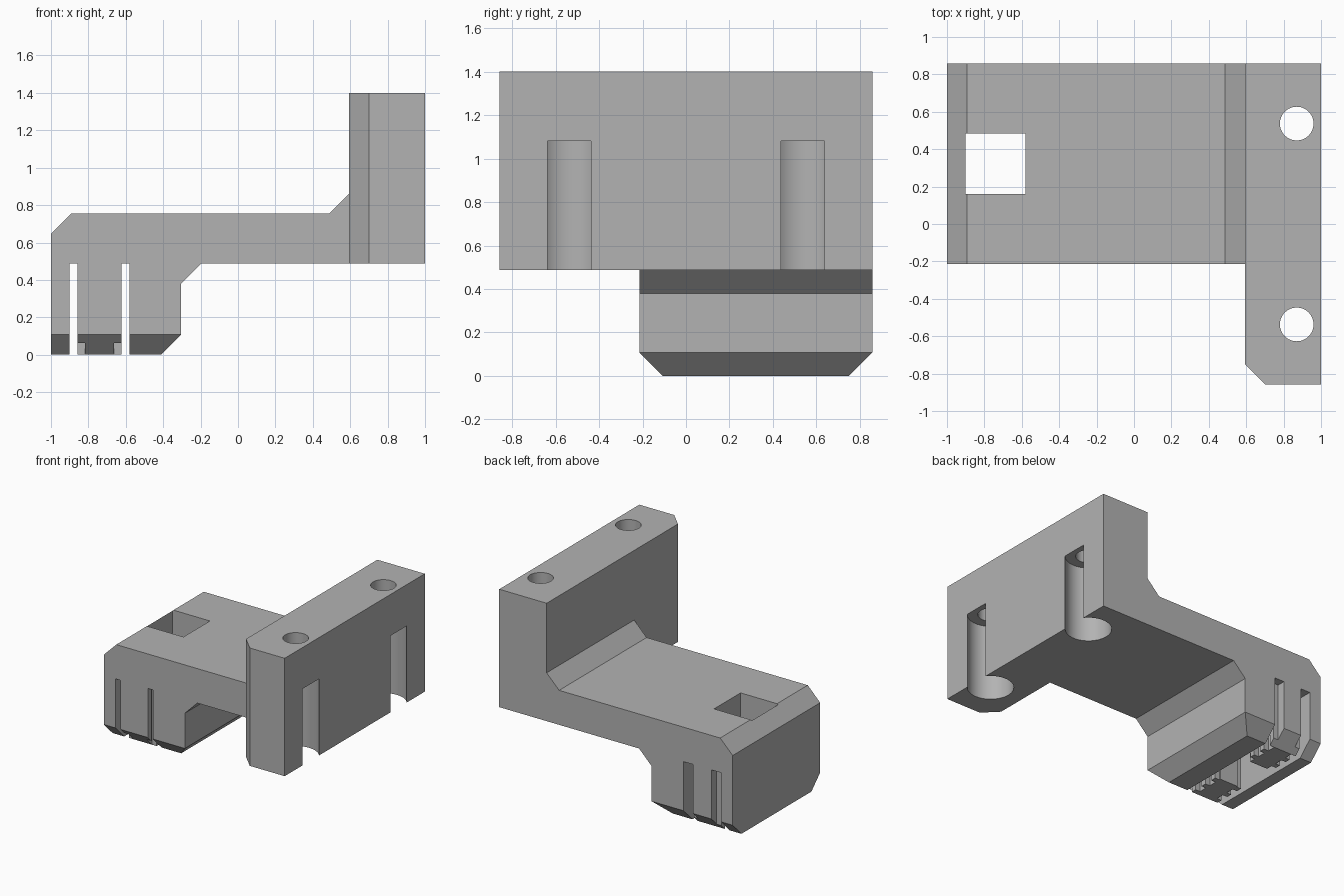
import bpy
import bmesh
from mathutils import Vector

cube = bpy.data.objects.get("Cube")
if cube:
    bpy.data.objects.remove(cube, do_unlink=True)

grey = bpy.data.materials.new("plain grey")
grey.use_nodes = True
colour = (0.45, 0.45, 0.45, 1)
grey.diffuse_color = colour
grey.node_tree.nodes["Principled BSDF"].inputs["Base Color"].default_value = colour

# Shared sizes
FRONT, BACK, SLAB_FRONT = -0.214, 0.857, -0.857
UNDER, DECK, TOP = 0.487, 0.754, 1.4
WALL = 0.594
C = 0.107  # chamfer and tooth pitch


def prism(name, profile, axis, low, high):
    """Extrude a 2D profile along x, y or z."""
    place = {"x": lambda a, b, t: (t, a, b),
             "y": lambda a, b, t: (a, t, b),
             "z": lambda a, b, t: (a, b, t)}[axis]
    bm = bmesh.new()
    face = bm.faces.new([bm.verts.new(place(a, b, low)) for a, b in profile])
    out = bmesh.ops.extrude_face_region(bm, geom=[face])
    moved = [v for v in out["geom"] if isinstance(v, bmesh.types.BMVert)]
    bmesh.ops.translate(bm, verts=moved, vec=Vector(place(0, 0, high - low)))
    bmesh.ops.recalc_face_normals(bm, faces=bm.faces)
    mesh = bpy.data.meshes.new(name)
    bm.to_mesh(mesh)
    bm.free()
    mesh.materials.append(grey)
    ob = bpy.data.objects.new(name, mesh)
    bpy.context.collection.objects.link(ob)
    return ob


def cylinder(name, x, y, radius, low, high):
    bpy.ops.mesh.primitive_cylinder_add(vertices=64, radius=radius, depth=high - low,
                                        location=(x, y, (low + high) / 2))
    ob = bpy.context.object
    ob.name = name
    ob.data.materials.append(grey)
    return ob


def combine(target, tool, operation):
    mod = target.modifiers.new("combine", "BOOLEAN")
    mod.operation = operation
    mod.solver = "EXACT"
    mod.object = tool
    bpy.context.view_layer.objects.active = target
    bpy.ops.object.modifier_apply(modifier=mod.name)
    bpy.data.objects.remove(tool, do_unlink=True)


# Arm with its hanging clamp block
bracket = prism("belt_clamp_bracket", [
    (-1, 0), (-0.305 - C, 0), (-0.305, C), (-0.305, UNDER - C),
    (-0.305 + C, UNDER), (0.65, UNDER), (0.65, DECK + C), (WALL, DECK + C),
    (WALL - C, DECK), (-1 + C, DECK), (-1, DECK - C)], "y", FRONT, BACK)

# Upright mounting wall with one chamfered corner
wall = prism("mounting_wall", [
    (WALL, SLAB_FRONT + C), (WALL + C, SLAB_FRONT), (1, SLAB_FRONT),
    (1, BACK), (WALL, BACK)], "z", UNDER, TOP)
combine(bracket, wall, "UNION")

# Bottom chamfers at the front and back of the clamp block
for edge, inward in ((FRONT, 1), (BACK, -1)):
    m = 0.1
    wedge = prism("chamfer_cutter", [
        (edge - inward * m, C + m), (edge - inward * m, -m),
        (edge + inward * (C + m), -m)], "x", -1.2, 0)
    combine(bracket, wedge, "DIFFERENCE")

# Pair of toothed belt slots, mirrored about the middle of the clamp
MIDDLE, OUTER, LAND, NOTCH = -0.74, 0.16, 0.118, 0.078
inner = [(LAND, FRONT - 0.1)]
for k in range(10):
    start = FRONT + 0.043 + k * C
    end = start + 0.064 if k < 9 else BACK + 0.1
    inner += [(LAND, start), (NOTCH, start), (NOTCH, end)]
    if k < 9:
        inner.append((LAND, end))
comb = [(OUTER, FRONT - 0.1)] + inner + [(OUTER, BACK + 0.1)]
for side in (-1, 1):
    slot = prism("belt_slot_cutter", [(MIDDLE + side * d, y) for d, y in comb],
                 "z", -0.1, UNDER)
    combine(bracket, slot, "DIFFERENCE")

# Square window through deck and clamp
x0, x1, y0, y1 = MIDDLE - OUTER, MIDDLE + OUTER, 0.161, 0.485
window = prism("window_cutter", [(x0, y0), (x1, y0), (x1, y1), (x0, y1)], "z", -0.1, 1)
combine(bracket, window, "DIFFERENCE")

# Screw holes with wide head bores that break through the outer face
for y in (-0.537, 0.537):
    combine(bracket, cylinder("bore_cutter", 0.87, y, 0.164, 0.3, 1.08), "DIFFERENCE")
    combine(bracket, cylinder("hole_cutter", 0.87, y, 0.09, 0.3, 1.6), "DIFFERENCE")

bpy.ops.object.select_all(action="DESELECT")
bracket.select_set(True)
bpy.context.view_layer.objects.active = bracket
bpy.ops.object.shade_smooth_by_angle()
